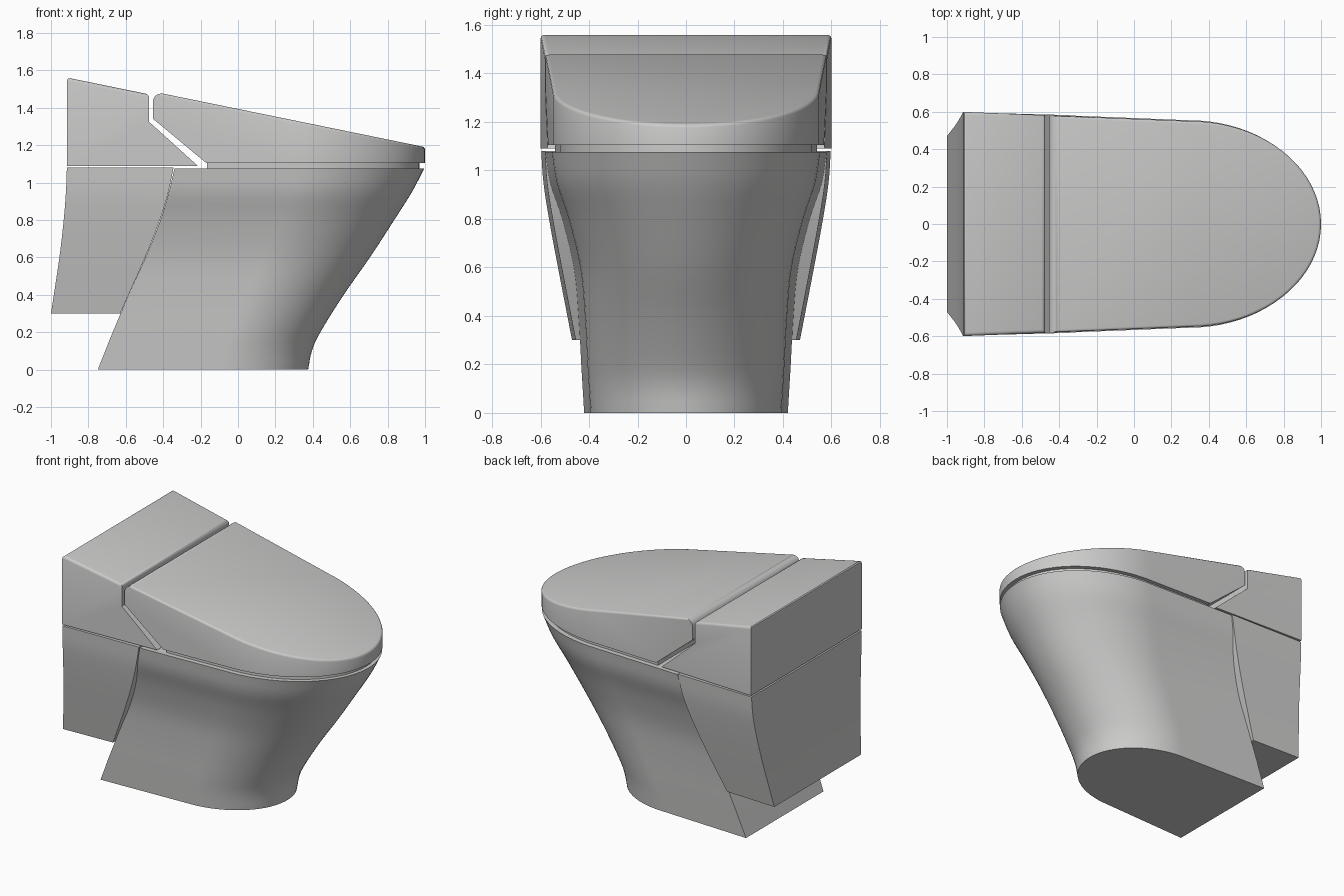
import bpy, bmesh, math
from mathutils import Vector

if "Cube" in bpy.data.objects:
    bpy.data.objects.remove(bpy.data.objects["Cube"], do_unlink=True)

# One glazed ceramic colour
ceramic = bpy.data.materials.new("ceramic grey")
ceramic.use_nodes = True
GREY = (0.6, 0.6, 0.595, 1)
ceramic.diffuse_color = GREY
ceramic.node_tree.nodes["Principled BSDF"].inputs["Base Color"].default_value = GREY


def finish(bm, name):
    bmesh.ops.recalc_face_normals(bm, faces=bm.faces)
    mesh = bpy.data.meshes.new(name)
    bm.to_mesh(mesh)
    bm.free()
    obj = bpy.data.objects.new(name, mesh)
    bpy.context.collection.objects.link(obj)
    mesh.materials.append(ceramic)
    bpy.ops.object.select_all(action="DESELECT")
    obj.select_set(True)
    bpy.context.view_layer.objects.active = obj
    bpy.ops.object.shade_smooth_by_angle(angle=math.radians(30))
    return obj


def outline(back, front, nose, width, steps=40):
    """Plan shape: flat back, gently tapering sides, elliptical nose."""
    start = front - nose
    w = width - 0.04 * (start - back)
    pts = [(back, -width)]
    for i in range(steps + 1):
        a = math.pi * (i / steps - 0.5)
        pts.append((start + nose * math.cos(a), w * math.sin(a)))
    return pts + [(back, width)]


def smooth_rows(rows, sub=4):
    """Spline through rows of section values."""
    out = []
    for i in range(len(rows) - 1):
        p1, p2 = rows[i], rows[i + 1]
        p0 = rows[i - 1] if i else [2 * a - b for a, b in zip(p1, p2)]
        p3 = rows[i + 2] if i + 2 < len(rows) else [2 * b - a for a, b in zip(p1, p2)]
        for k in range(sub):
            t = k / sub
            out.append([b + 0.5 * t * (c - a + t * (2 * a - 5 * b + 4 * c - d + t * (3 * (b - c) + d - a)))
                        for a, b, c, d in zip(p0, p1, p2, p3)])
    return out + [rows[-1]]


def loft(rings):
    """Capped skin through rings of (x, y, z) points."""
    bm = bmesh.new()
    loops = [[bm.verts.new(p) for p in ring] for ring in rings]
    n = len(loops[0])
    for low, high in zip(loops, loops[1:]):
        for i in range(n):
            j = (i + 1) % n
            bm.faces.new((low[i], low[j], high[j], high[i]))
    bm.faces.new(loops[0][::-1])
    bm.faces.new(loops[-1])
    bmesh.ops.recalc_face_normals(bm, faces=bm.faces)
    return bm


def cut(bm, point, normal):
    """Slice off everything on the normal's side and close the cut."""
    geom = bm.verts[:] + bm.edges[:] + bm.faces[:]
    res = bmesh.ops.bisect_plane(bm, geom=geom, dist=1e-5, plane_co=point,
                                 plane_no=normal, clear_outer=True)
    edges = [e for e in res["geom_cut"] if isinstance(e, bmesh.types.BMEdge) and e.is_boundary]
    if edges:
        bmesh.ops.contextual_create(bm, geom=edges)
    bmesh.ops.recalc_face_normals(bm, faces=bm.faces)


def soften(bm, test, width):
    edges = [e for e in bm.edges if len(e.link_faces) == 2
             and e.calc_face_angle() > 0.4 and all(test(v.co) for v in e.verts)]
    bmesh.ops.bevel(bm, geom=edges, offset=width, segments=3, profile=0.5,
                    affect="EDGES", clamp_overlap=True)


# Bowl and foot: height, back, front, nose length, half width
bowl_rows = smooth_rows([
    (0.0, -0.75, 0.375, 0.48, 0.42),
    (0.1, -0.71, 0.395, 0.48, 0.426),
    (0.2, -0.67, 0.44, 0.49, 0.432),
    (0.4, -0.585, 0.565, 0.53, 0.443),
    (0.6, -0.495, 0.705, 0.58, 0.462),
    (0.8, -0.415, 0.835, 0.63, 0.51),
    (0.95, -0.37, 0.93, 0.67, 0.56),
    (1.075, -0.34, 0.995, 0.7, 0.58),
])
finish(loft([[(x, y, z) for x, y in outline(b, f, n, w)]
             for z, b, f, n, w in bowl_rows]), "bowl")

# Lower tank housing: height, back, front, half width
housing_rows = smooth_rows([
    (0.3, -1.0, -0.63, 0.47),
    (0.6, -0.955, -0.497, 0.528),
    (0.8, -0.932, -0.418, 0.565),
    (0.95, -0.92, -0.372, 0.588),
    (1.08, -0.915, -0.345, 0.597),
])
finish(loft([[(b, -w, z), (f, -w + 0.015, z), (f, w - 0.015, z), (b, w, z)]
             for z, b, f, w in housing_rows]), "lower_housing")

# Upper tank: side profile swept across the width, narrowing forwards
profile = [(-0.915, 1.09), (-0.215, 1.09), (-0.475, 1.325), (-0.475, 1.472), (-0.915, 1.562)]
tank = loft([[(x, s * (0.562 - 0.041 * x), z) for x, z in profile] for s in (-1, 1)])
soften(tank, lambda c: c.z > 1.4, 0.018)
finish(tank, "upper_tank")

# Seat spacer, set back under the lid
finish(loft([[(x, y, z) for x, y in outline(-0.165, 0.97, 0.68, 0.54)]
             for z in (1.07, 1.107)]), "seat_spacer")

# Lid: plan shape trimmed by the sloping top, the back and the hinge slant
lid = loft([[(x, y, z) for x, y in outline(-0.6, 1.0, 0.7, 0.586)] for z in (1.105, 1.7)])
slope = Vector((0.2, 0, 0.98))
cut(lid, (1, 0, 1.19), slope)
cut(lid, (-0.455, 0, 1.3), (-1, 0, 0))
cut(lid, (-0.17, 0, 1.105), (-0.64, 0, -0.77))
soften(lid, lambda c: abs((c - Vector((1, 0, 1.19))).dot(slope)) < 0.002 and c.x > -0.5, 0.014)
for deg in (100, 118, 136, 154):
    d = Vector((math.cos(math.radians(deg)), 0, math.sin(math.radians(deg))))
    cut(lid, Vector((-0.41, 0, 1.431)) + d * 0.045, d)
finish(lid, "lid")
